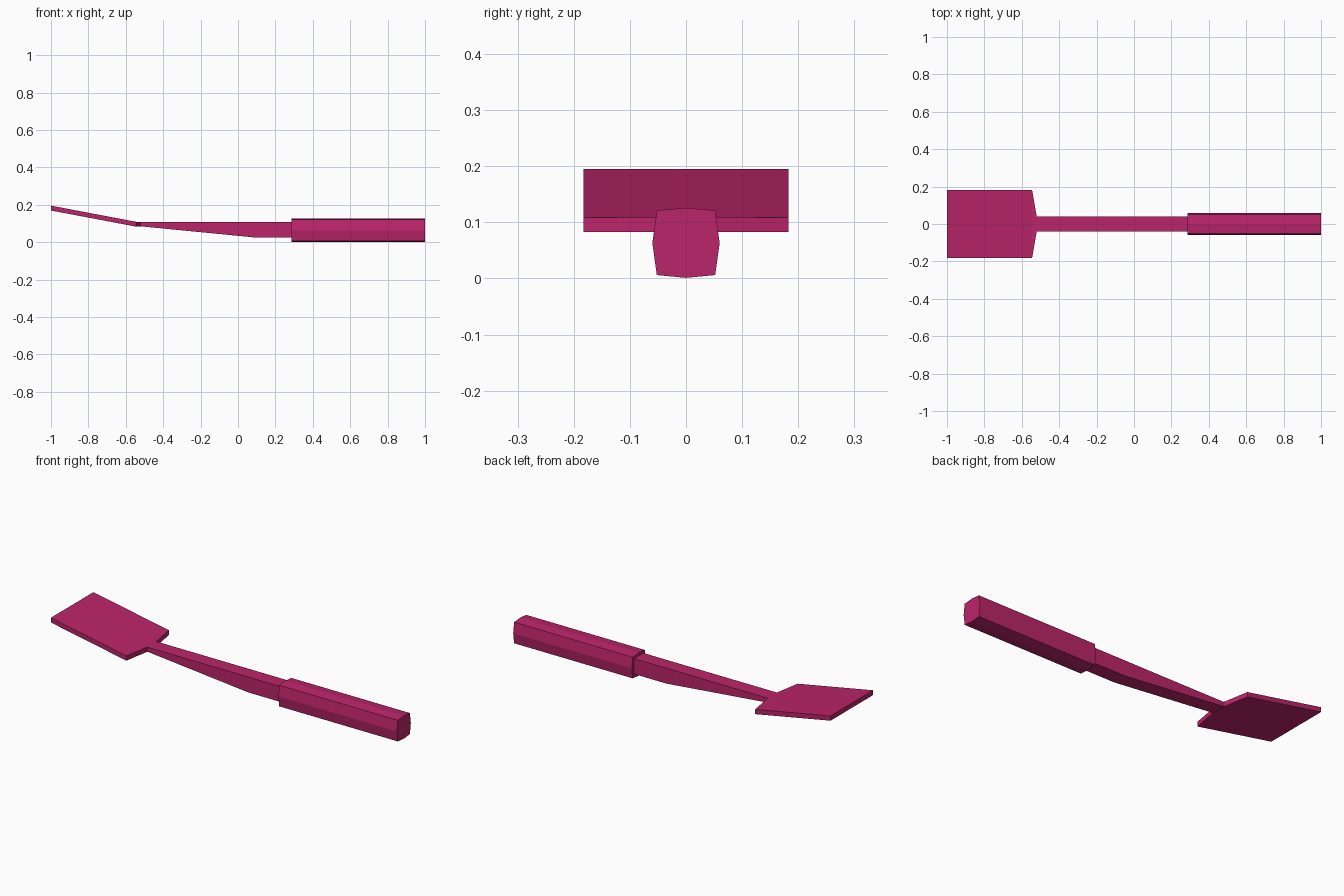
import bpy
import bmesh
from mathutils import Vector

cube = bpy.data.objects.get("Cube")
if cube:
    bpy.data.objects.remove(cube, do_unlink=True)

COLOUR = (0.5, 0.018, 0.145, 1)
pink = bpy.data.materials.new("raspberry_pink")
pink.use_nodes = True
pink.diffuse_color = COLOUR
pink.node_tree.nodes["Principled BSDF"].inputs["Base Color"].default_value = COLOUR


def prism(name, start, end):
    """Solid between two matching rings of points."""
    bm = bmesh.new()
    a = [bm.verts.new(p) for p in start]
    b = [bm.verts.new(p) for p in end]
    bm.faces.new(a)
    bm.faces.new(b)
    for i in range(len(a)):
        j = (i + 1) % len(a)
        bm.faces.new((a[i], a[j], b[j], b[i]))
    bmesh.ops.recalc_face_normals(bm, faces=bm.faces)
    mesh = bpy.data.meshes.new(name)
    bm.to_mesh(mesh)
    bm.free()
    mesh.materials.append(pink)
    obj = bpy.data.objects.new(name, mesh)
    bpy.context.collection.objects.link(obj)
    return obj


# Grip: eight-sided bar with slightly bulging sides
half = [(0, 0.001), (0.052, 0.006), (0.06, 0.063), (0.052, 0.121), (0, 0.126)]
ring = half + [(-y, z) for y, z in half[-2:0:-1]]
prism("grip", [(0.285, y, z) for y, z in ring], [(1, y, z) for y, z in ring])

# Shaft: flat on top, thinning towards the blade
side = [(-0.525, 0.109), (0.285, 0.109), (0.285, 0.025), (0.09, 0.025), (-0.525, 0.085)]
prism("shaft", [(x, -0.04, z) for x, z in side], [(x, 0.04, z) for x, z in side])

# Blade: flat plate rising to its tip, with a short tapered shoulder
def plate(x):
    return 0.109 + max(0, -0.545 - x) * 0.189

edge = [(-1, 0.183), (-0.545, 0.183), (-0.52, 0.04)]
rear = [(x, -y) for x, y in reversed(edge)]


def slab(name, outline):
    return prism(name, [(x, y, plate(x)) for x, y in outline],
                 [(x, y, plate(x) - 0.026) for x, y in outline])


slab("blade", edge[:2] + rear[1:])
slab("blade_shoulder", edge[1:] + rear[:2])
